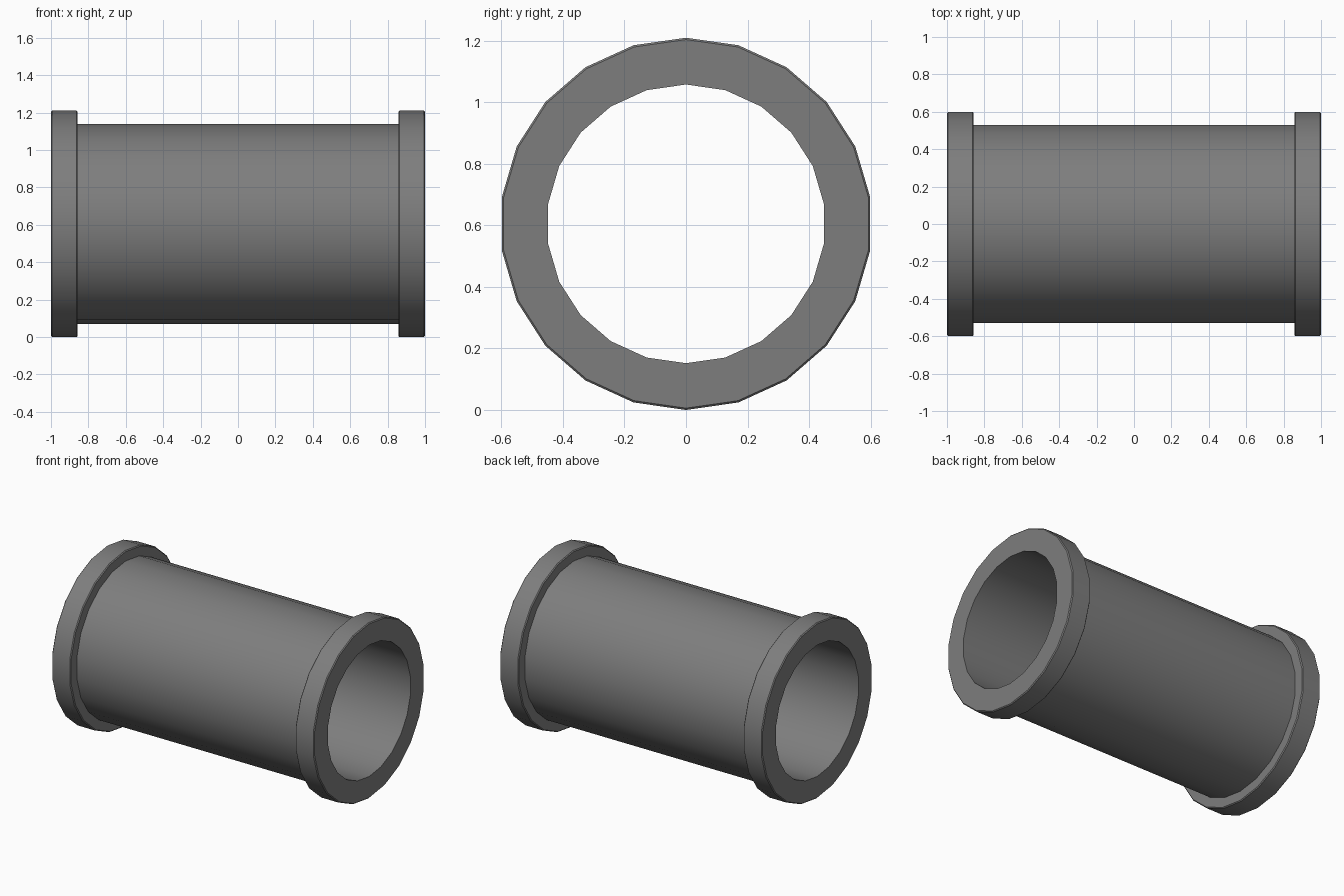
import bpy, bmesh, math

if "Cube" in bpy.data.objects:
    bpy.data.objects.remove(bpy.data.objects["Cube"])

SIDES = 22
CENTRE_Z = 0.605
BORE, BARREL, FLANGE = 0.453, 0.535, 0.605
HALF, LIP, BEVEL = 1.0, 0.857, 0.006

# Right half of the outer wall (x, radius); the left half is mirrored
half = [(LIP, BARREL), (LIP, FLANGE - BEVEL), (LIP + BEVEL, FLANGE),
        (HALF - BEVEL, FLANGE), (HALF, FLANGE - BEVEL), (HALF, BORE)]
profile = half + [(-x, r) for x, r in reversed(half)]

# Flanged pipe: closed profile turned around the x axis
bm = bmesh.new()
rings = []
for i in range(SIDES):
    a = 2 * math.pi * i / SIDES
    rings.append([bm.verts.new((x, r * math.sin(a), CENTRE_Z - r * math.cos(a)))
                  for x, r in profile])
n = len(profile)
for i in range(SIDES):
    p, q = rings[i], rings[(i + 1) % SIDES]
    for j in range(n):
        k = (j + 1) % n
        bm.faces.new((p[j], p[k], q[k], q[j]))
bmesh.ops.recalc_face_normals(bm, faces=bm.faces)

mesh = bpy.data.meshes.new("flanged_pipe")
bm.to_mesh(mesh)
bm.free()
pipe = bpy.data.objects.new("flanged_pipe", mesh)
bpy.context.collection.objects.link(pipe)

# Dark grey metal
metal = bpy.data.materials.new("dark_metal")
metal.diffuse_color = (0.208, 0.208, 0.208, 1.0)
metal.use_nodes = True
metal.node_tree.nodes["Principled BSDF"].inputs["Base Color"].default_value = metal.diffuse_color
mesh.materials.append(metal)

# Smooth round walls, sharp flange edges
bpy.context.view_layer.objects.active = pipe
pipe.select_set(True)
bpy.ops.object.shade_smooth_by_angle(angle=math.radians(30))
